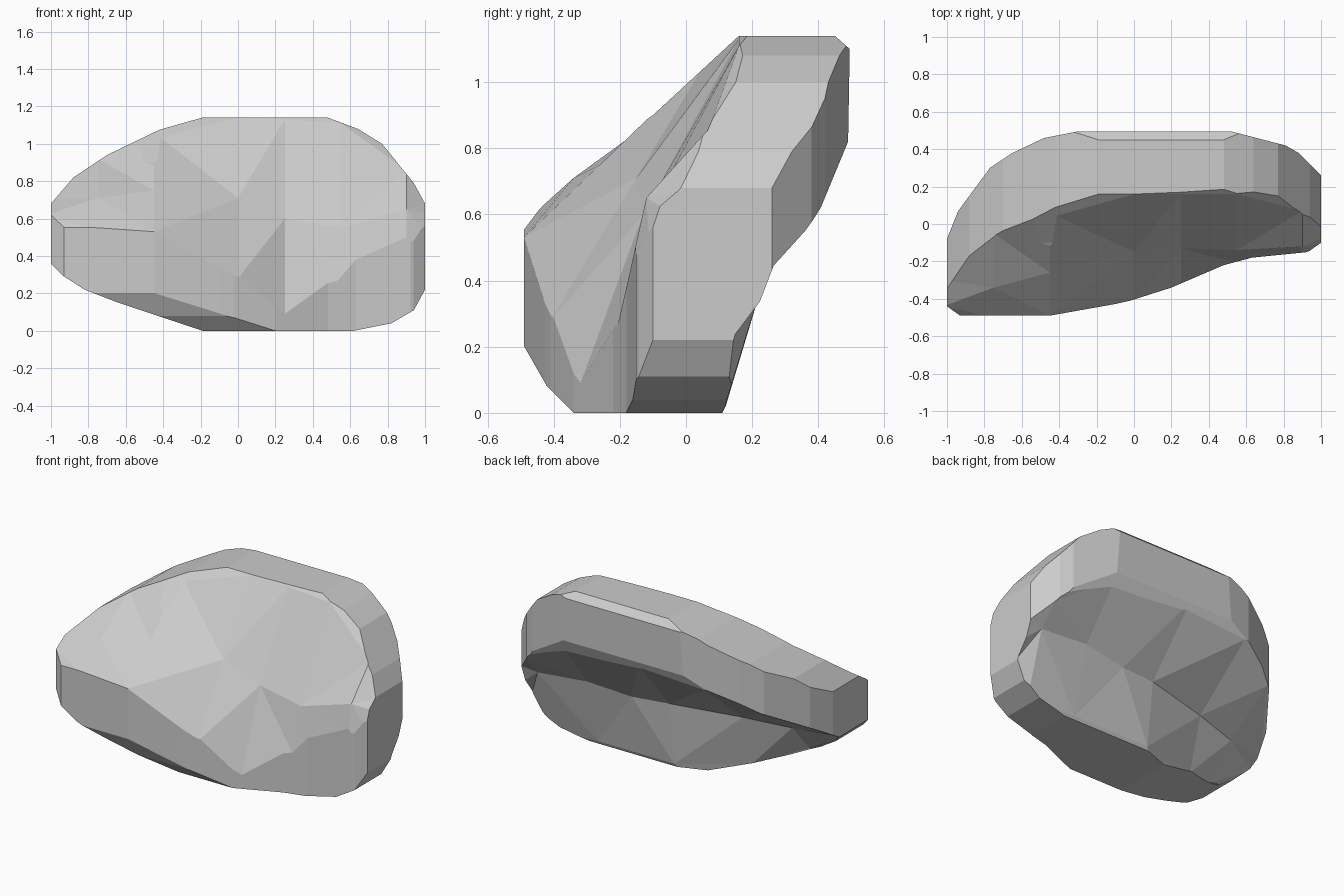
import bpy, bmesh

if "Cube" in bpy.data.objects:
    bpy.data.objects.remove(bpy.data.objects["Cube"])

# outlines read from the three straight views
FRONT = [(-1,.36),(-.93,.29),(-.82,.22),(-.64,.15),(-.4,.07),(-.19,0),(.62,0),(.82,.04),(.94,.11),(1,.22),
         (1,.68),(.94,.79),(.77,1),(.64,1.08),(.48,1.14),(-.19,1.14),(-.42,1.075),(-.7,.94),(-.88,.82),(-1,.68)]
TOP = [(-1,-.44),(-.93,-.49),(-.45,-.49),(-.2,-.45),(-.02,-.41),(.2,-.34),(.48,-.22),(.63,-.18),(.93,-.15),(1,-.1),
       (1,.26),(.88,.38),(.81,.42),(.52,.495),(-.3,.495),(-.48,.46),(-.65,.38),(-.77,.3),(-.94,.07),(-1,-.08)]
SIDE = [(-.5,.22),(-.42,.08),(-.34,0),(.11,0),(.15,.08),(.19,.19),(.22,.32),(.37,.53),(.49,.82),(.495,1.1),
        (.45,1.14),(.16,1.14),(-.1,.9),(-.3,.76),(-.46,.61),(-.5,.54)]

# lengthwise stations: x, then (y, z) of slope foot, slope middle, ridge, back lip, undercut, heel
STATIONS = [
    (-1.02, (-.50,.54), (-.44,.62), (-.30,.71), (-.08,.40), (-.15,.36), (-.30,.30)),
    (-.75,  (-.50,.54), (-.34,.71), (-.05,.92), (.31,.62),  (-.02,.40), (-.20,.20)),
    (-.45,  (-.49,.53), (-.26,.75), (.06,1.06), (.46,.75),  (.06,.42),  (-.03,.08)),
    (0,     (-.41,.28), (-.15,.71), (.16,1.14), (.50,.81),  (.17,.43),  (.12,.02)),
    (.25,   (-.33,.06), (-.13,.60), (.16,1.13), (.50,.80),  (.20,.42),  (.12,.02)),
    (.55,   (-.21,.25), (-.14,.55), (.16,1.11), (.49,.78),  (.23,.45),  (.12,.02)),
    (.9,    (-.16,.47), (-.12,.65), (.07,.86),  (.36,.55),  (.24,.42),  (.12,.03)),
    (1.02,  (-.11,.50), (-.07,.62), (.00,.68),  (.27,.45),  (.22,.32),  (.13,.20)),
]


def loft(name, rings):
    bm = bmesh.new()
    vs = [[bm.verts.new(p) for p in r] for r in rings]
    n = len(vs[0])
    for a, b in zip(vs, vs[1:]):
        for i in range(n):
            j = (i + 1) % n
            bm.faces.new((a[i], a[j], b[j], b[i]))
    bm.faces.new(vs[0])
    bm.faces.new(vs[-1])
    bmesh.ops.triangulate(bm, faces=[f for f in bm.faces if len(f.verts) == 4 and len(rings) > 2])
    bmesh.ops.recalc_face_normals(bm, faces=bm.faces)
    me = bpy.data.meshes.new(name)
    bm.to_mesh(me)
    bm.free()
    ob = bpy.data.objects.new(name, me)
    bpy.context.collection.objects.link(ob)
    return ob


def section(x, foot, mid, ridge, lip, under, heel):
    ring = [(foot[0], -.2), foot, mid, ridge, (ridge[0] + .2, ridge[1] + .2), (ridge[0] + .2, 1.6),
            (.8, 1.6), (.8, lip[1] + .5), lip, under, heel, (heel[0] - .05, -.2)]
    return [(x, y, z) for y, z in ring]


# boulder body, then trimmed to each outline
boulder = loft("boulder", [section(*s) for s in STATIONS])
cutters = [
    loft("front_outline", [[(x, d, z) for x, z in FRONT] for d in (-2, 2)]),
    loft("top_outline", [[(x, y, d) for x, y in TOP] for d in (-2, 3)]),
    loft("side_outline", [[(d, y, z) for y, z in SIDE] for d in (-2, 2)]),
]
for c in cutters:
    m = boulder.modifiers.new(c.name, 'BOOLEAN')
    m.operation = 'INTERSECT'
    m.solver = 'EXACT'
    m.object = c
bpy.context.view_layer.update()
mesh = bpy.data.meshes.new_from_object(boulder.evaluated_get(bpy.context.evaluated_depsgraph_get()))
boulder.modifiers.clear()
boulder.data = mesh
for c in cutters:
    bpy.data.objects.remove(c)
